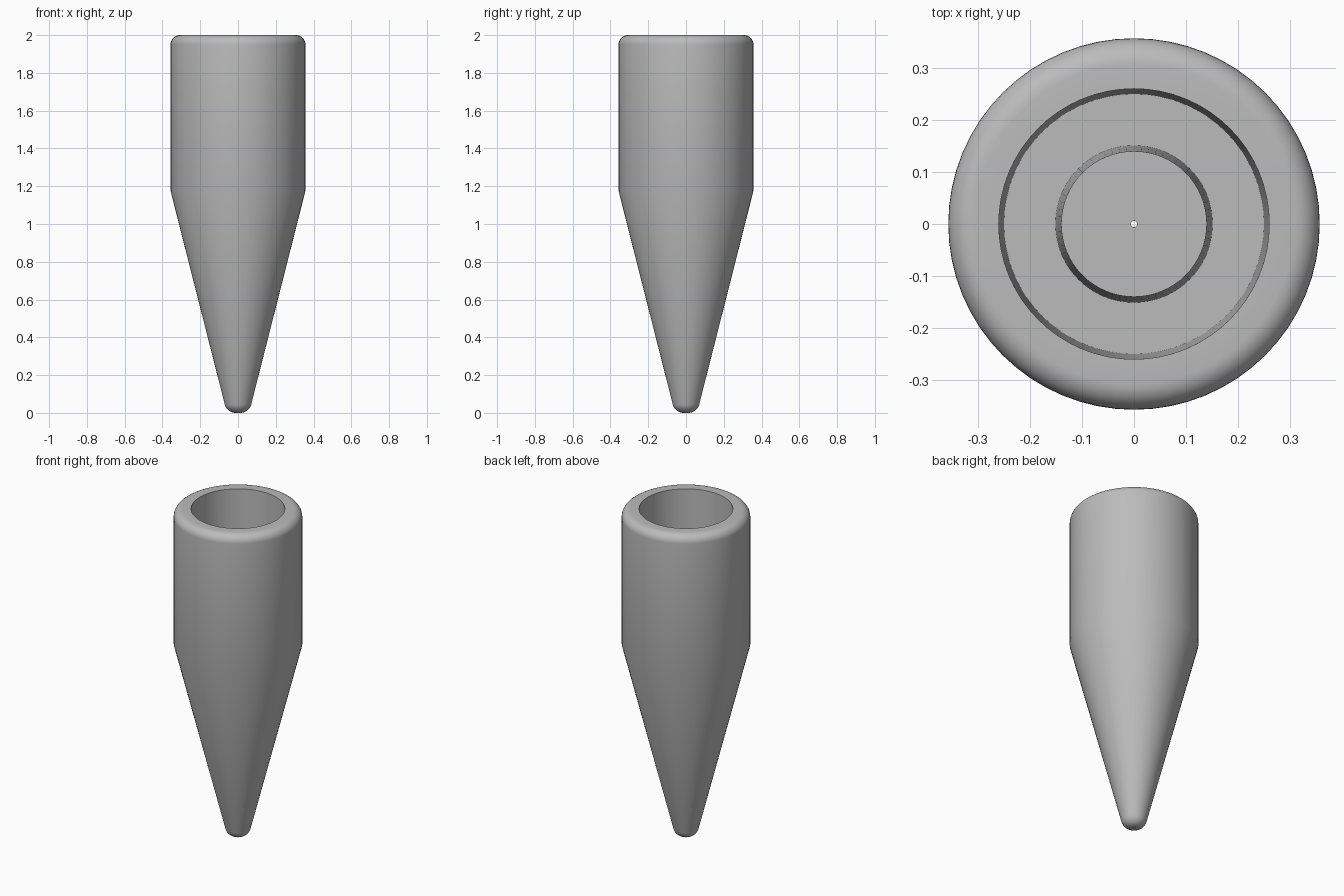
import bpy
import bmesh
import math

cube = bpy.data.objects.get("Cube")
if cube:
    bpy.data.objects.remove(cube, do_unlink=True)

grey = bpy.data.materials.new("plain grey")
grey.use_nodes = True
colour = (0.5, 0.5, 0.5, 1)
grey.diffuse_color = colour
grey.node_tree.nodes["Principled BSDF"].inputs["Base Color"].default_value = colour


def arc(radius, height, size, start, end, steps=8):
    """Points of a rounded corner, angles in degrees."""
    angles = [math.radians(start + (end - start) * i / steps) for i in range(steps + 1)]
    return [(radius + size * math.cos(a), height + size * math.sin(a)) for a in angles]


def lathe(name, profile, sides):
    """Revolve a closed (radius, height) profile around z."""
    bm = bmesh.new()
    rings = []
    for r, z in profile:
        rings.append([bm.verts.new((r * math.cos(math.tau * i / sides),
                                    r * math.sin(math.tau * i / sides), z))
                      for i in range(sides)])
    for low, high in zip(rings, rings[1:] + rings[:1]):
        for i in range(sides):
            j = (i + 1) % sides
            bm.faces.new((low[i], low[j], high[j], high[i]))
    bmesh.ops.recalc_face_normals(bm, faces=bm.faces)
    mesh = bpy.data.meshes.new(name)
    bm.to_mesh(mesh)
    bm.free()
    mesh.materials.append(grey)
    obj = bpy.data.objects.new(name, mesh)
    bpy.context.collection.objects.link(obj)
    bpy.ops.object.select_all(action="DESELECT")
    obj.select_set(True)
    bpy.context.view_layer.objects.active = obj
    bpy.ops.object.shade_smooth_by_angle(angle=math.radians(30))
    return obj


radius, bore = 0.357, 0.006
socket_floor, post_top = 1.2, 1.75

# Rounded tip, cone, straight sleeve and rounded rim
outside = [(bore, 0)] + arc(0.012, 0.06, 0.06, -90, -14)
outside += [(radius, 1.175)] + arc(radius - 0.05, 1.95, 0.05, 0, 90)

# Tapered socket with a central post and a fine bore
inside = [(0.26, 2), (0.25, socket_floor), (0.151, socket_floor),
          (0.14, post_top), (bore, post_top)]

lathe("pointed_socket_body", outside + inside, 64)
